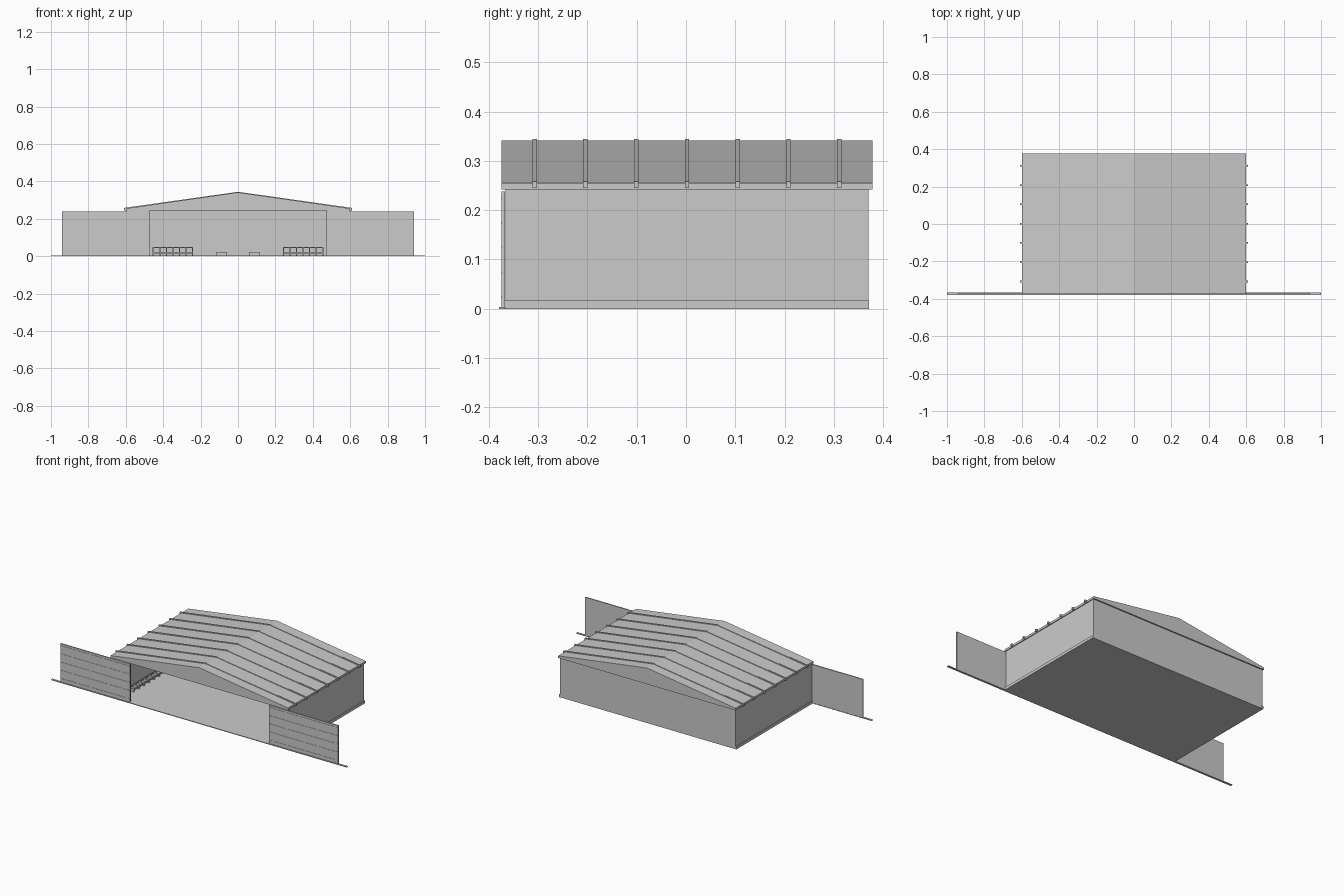
import bpy, bmesh

old = bpy.data.objects.get("Cube")
if old:
    bpy.data.objects.remove(old, do_unlink=True)

grey = bpy.data.materials.new("light grey")
grey.use_nodes = True
grey.diffuse_color = (0.6, 0.6, 0.6, 1)
grey.node_tree.nodes["Principled BSDF"].inputs["Base Color"].default_value = (0.6, 0.6, 0.6, 1)


def finish(name, bm):
    bmesh.ops.recalc_face_normals(bm, faces=bm.faces)
    mesh = bpy.data.meshes.new(name)
    bm.to_mesh(mesh)
    bm.free()
    mesh.materials.append(grey)
    obj = bpy.data.objects.new(name, mesh)
    bpy.context.collection.objects.link(obj)
    return obj


def box(name, x, y, z):
    """Box from three (low, high) ranges."""
    bm = bmesh.new()
    bmesh.ops.create_cube(bm, size=1)
    for v in bm.verts:
        for i, (lo, hi) in enumerate((x, y, z)):
            v.co[i] = hi if v.co[i] > 0 else lo
    return finish(name, bm)


def extrude_y(name, profile, y0, y1):
    """Solid from an x-z outline swept along y."""
    bm = bmesh.new()
    face = bm.faces.new([bm.verts.new((x, y0, z)) for x, z in profile])
    new = bmesh.ops.extrude_face_region(bm, geom=[face])["geom"]
    bmesh.ops.translate(bm, vec=(0, y1 - y0, 0),
                        verts=[g for g in new if isinstance(g, bmesh.types.BMVert)])
    return finish(name, bm)


def span(side, a, b):
    return tuple(sorted((side * a, side * b)))


# Floor, rear wall and door track
box("floor", (-0.595, 0.595), (-0.366, 0.37), (0, 0.003))
box("rear_wall", (-0.595, 0.595), (0.36, 0.37), (0, 0.25))
box("door_track", (-1, 1), (-0.379, -0.366), (0, 0.004))

# Low gabled roof
W, EAVE, RIDGE = 0.6, 0.255, 0.341
extrude_y("roof", [(-W, 0.242), (W, 0.242), (W, EAVE), (0, RIDGE), (-W, EAVE)], -0.374, 0.378)

# Raised roof seams that hook over the eaves
for i in range(7):
    y = -0.307 + i * 0.103
    extrude_y(f"roof_seam_{i + 1}",
              [(-0.61, 0.245), (-W, 0.245), (-W, EAVE - 0.001), (0, RIDGE - 0.001),
               (W, EAVE - 0.001), (W, 0.245), (0.61, 0.245), (0.61, 0.258),
               (0, 0.344), (-0.61, 0.258)], y - 0.0045, y + 0.0045)

for side, tag in ((1, "left"), (-1, "right")):
    # Side wall with plinth, and front wall beside the opening
    box(f"{tag}_wall", span(side, 0.585, 0.595), (-0.366, 0.37), (0, 0.25))
    box(f"{tag}_plinth", span(side, 0.59, 0.6), (-0.367, 0.371), (0, 0.017))
    box(f"{tag}_front_wall", span(side, 0.475, 0.595), (-0.366, -0.358), (0, 0.25))

    # Sliding door parked open, with thin horizontal ribs
    box(f"{tag}_door", span(side, 0.47, 0.94), (-0.374, -0.367), (0.003, 0.238))
    for k in range(5):
        z = 0.024 + k * 0.05
        box(f"{tag}_door_rib_{k + 1}", span(side, 0.472, 0.938),
            (-0.3755, -0.374), (z - 0.002, z + 0.002))

    # Storage rack at the rear: posts and shelves
    for k in range(7):
        x = 0.24 + k * 0.035
        box(f"{tag}_rack_post_{k + 1}", span(side, x, x + 0.006), (0.3, 0.34), (0.003, 0.05))
    for k, z in enumerate((0.015, 0.044)):
        box(f"{tag}_rack_shelf_{k + 1}", span(side, 0.24, 0.456), (0.3, 0.34), (z, z + 0.004))

    # Slatted bench along the side wall
    for k, x in enumerate((0.53, 0.565)):
        box(f"{tag}_bench_rail_{k + 1}", span(side, x, x + 0.006), (-0.25, 0.2), (0.014, 0.02))
    for k in range(10):
        y = -0.25 + k * 0.049
        box(f"{tag}_bench_slat_{k + 1}", span(side, 0.53, 0.571), (y, y + 0.009), (0.003, 0.02))

    # Low crate on the floor
    box(f"{tag}_crate", span(side, 0.06, 0.115), (0.28, 0.33), (0.003, 0.022))
